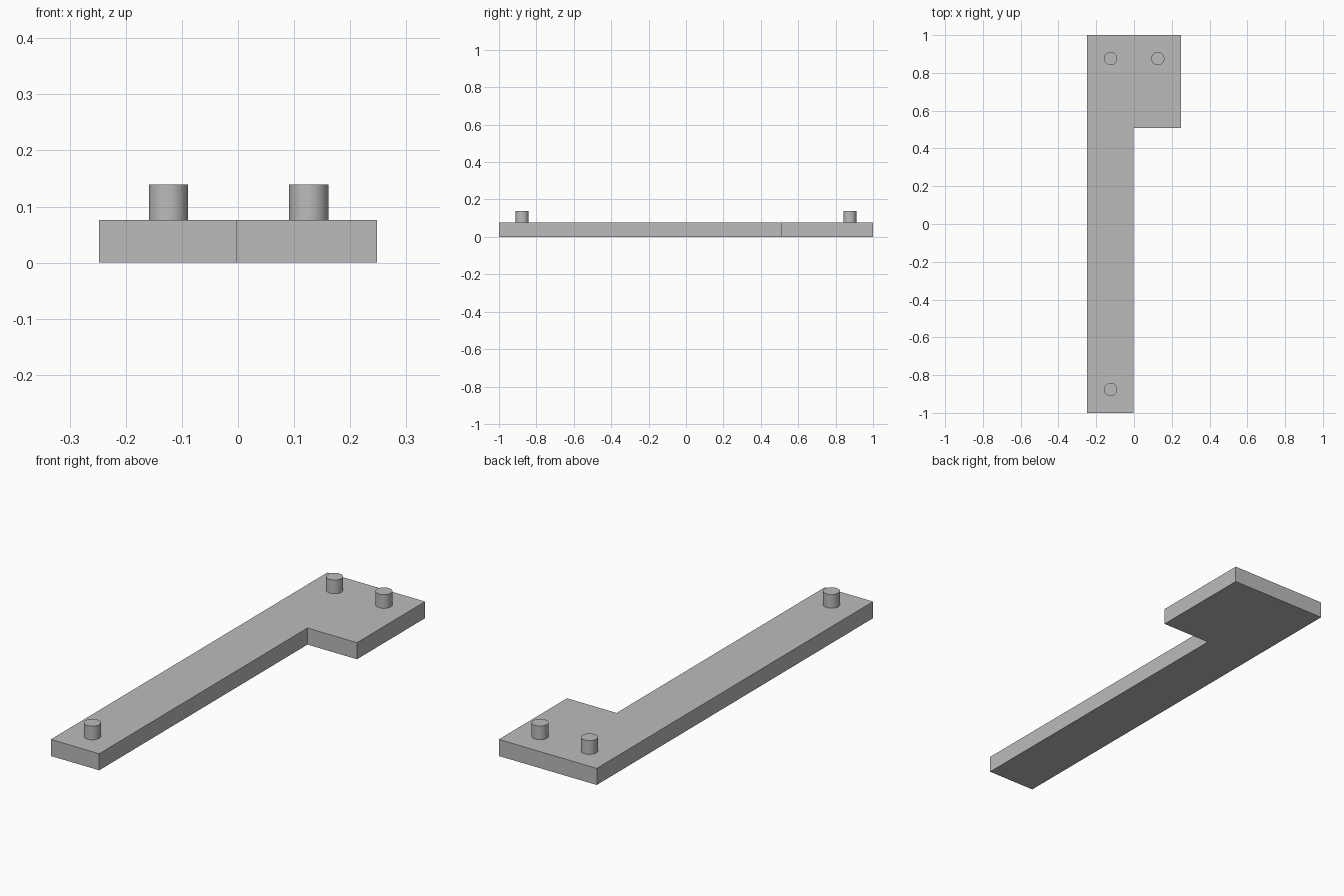
import bpy
import bmesh

default = bpy.data.objects.get("Cube")
if default:
    bpy.data.objects.remove(default, do_unlink=True)

THICK = 0.076
PIN_TOP = 0.139
PIN_RADIUS = 0.035

# Single grey material
grey = bpy.data.materials.new("plain grey")
grey.use_nodes = True
colour = (0.5, 0.5, 0.5, 1)
grey.diffuse_color = colour
grey.node_tree.nodes["Principled BSDF"].inputs["Base Color"].default_value = colour

# L-shaped plate: long arm with a wide tab at the back left
outline = [(-0.248, -1), (-0.003, -1), (-0.003, 0.507),
           (0.248, 0.507), (0.248, 1), (-0.248, 1)]
bm = bmesh.new()
base = bm.faces.new([bm.verts.new((x, y, 0)) for x, y in outline])
top = bmesh.ops.extrude_face_region(bm, geom=[base])["geom"]
bmesh.ops.translate(bm, vec=(0, 0, THICK),
                    verts=[v for v in top if isinstance(v, bmesh.types.BMVert)])
bmesh.ops.recalc_face_normals(bm, faces=bm.faces)
mesh = bpy.data.meshes.new("plate")
bm.to_mesh(mesh)
bm.free()
mesh.materials.append(grey)
plate = bpy.data.objects.new("plate", mesh)
bpy.context.collection.objects.link(plate)


# Round locating pins standing on the plate
def add_pin(name, x, y):
    bpy.ops.mesh.primitive_cylinder_add(
        vertices=48, radius=PIN_RADIUS, depth=PIN_TOP - THICK,
        location=(x, y, (PIN_TOP + THICK) / 2))
    pin = bpy.context.object
    pin.name = name
    pin.data.materials.append(grey)
    bpy.ops.object.shade_smooth_by_angle()


add_pin("front_pin", -0.124, -0.876)
add_pin("back_right_pin", -0.124, 0.876)
add_pin("back_left_pin", 0.126, 0.876)
